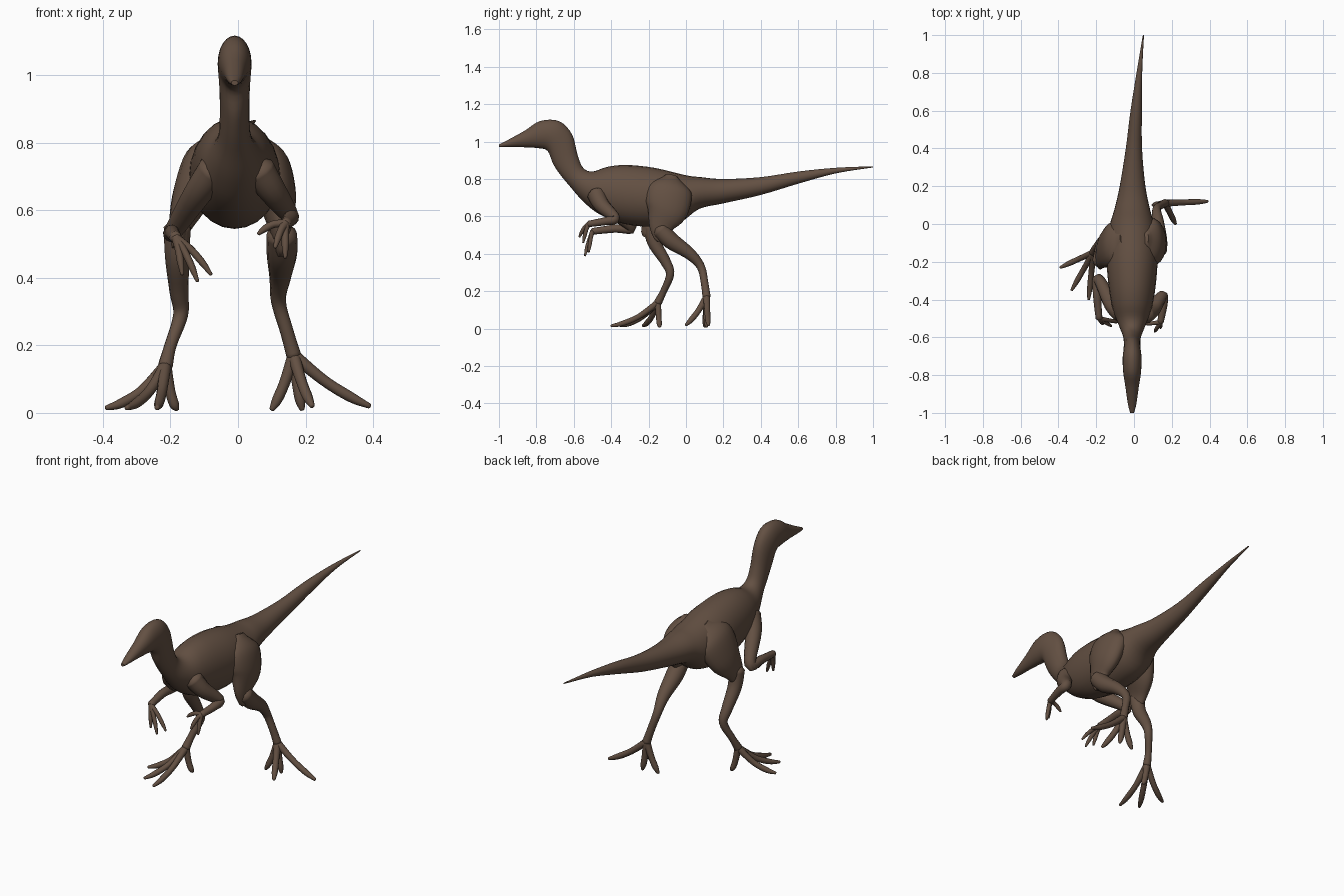
import bpy
import bmesh
import math
from mathutils import Vector

default_cube = bpy.data.objects.get("Cube")
if default_cube:
    bpy.data.objects.remove(default_cube, do_unlink=True)

# Single skin colour
skin = bpy.data.materials.new("brown skin")
skin.use_nodes = True
SKIN_COLOUR = (0.125, 0.08, 0.055, 1)
skin.diffuse_color = SKIN_COLOUR
skin.node_tree.nodes["Principled BSDF"].inputs["Base Color"].default_value = SKIN_COLOUR


def smooth_path(points, steps):
    """Catmull-Rom interpolation of equal-length tuples."""
    padded = [points[0]] + list(points) + [points[-1]]
    result = []
    for i in range(len(points) - 1):
        window = padded[i:i + 4]
        for s in range(steps):
            t = s / steps
            result.append([
                b + t * (c - a) / 2
                + t * t * (2 * a - 5 * b + 4 * c - d) / 2
                + t ** 3 * (3 * b - a - 3 * c + d) / 2
                for a, b, c, d in zip(*window)])
    result.append(list(points[-1]))
    return result


def loft(name, rings, sides):
    """Skin a list of (centre, side axis, up axis) ellipses."""
    bm = bmesh.new()
    loops = []
    for centre, across, up in rings:
        angles = [math.tau * k / sides for k in range(sides)]
        loops.append([bm.verts.new(centre + across * math.cos(a) + up * math.sin(a))
                      for a in angles])
    for lower, upper in zip(loops, loops[1:]):
        for k in range(sides):
            n = (k + 1) % sides
            bm.faces.new((lower[k], lower[n], upper[n], upper[k]))
    bm.faces.new(loops[0])
    bm.faces.new(loops[-1])
    bmesh.ops.recalc_face_normals(bm, faces=bm.faces)
    mesh = bpy.data.meshes.new(name)
    bm.to_mesh(mesh)
    bm.free()
    mesh.materials.append(skin)
    part = bpy.data.objects.new(name, mesh)
    bpy.context.collection.objects.link(part)
    for other in bpy.context.selected_objects:
        other.select_set(False)
    part.select_set(True)
    bpy.context.view_layer.objects.active = part
    bpy.ops.object.shade_smooth_by_angle(angle=math.radians(50))
    return part


def limb(name, points, flat=1.0, sides=12, steps=5):
    """Tapering tube through (x, y, z, radius) points, with rounded ends."""
    path = smooth_path(points, steps)
    centres = [Vector(p[:3]) for p in path]
    across = Vector((1, 0, 0.01))
    rings = []
    last = len(path) - 1
    for i, centre in enumerate(centres):
        along = (centres[min(i + 1, last)] - centres[max(i - 1, 0)]).normalized()
        across = (across - along * across.dot(along)).normalized()
        up = along.cross(across)
        radius = path[i][3]
        ring = (centre, across * radius * flat, up * radius)
        cap = (centre, ring[1] * 0.6, ring[2] * 0.6)
        if i == 0:
            rings.append((centre - along * radius * 0.4, cap[1], cap[2]))
        rings.append(ring)
        if i == last:
            rings.append((centre + along * radius * 0.4, cap[1], cap[2]))
    return loft(name, rings, sides)


def digits(name, root, tips, radius, lift):
    """Toes or fingers spreading from one root, arched by lift."""
    start = Vector(root)
    for number, tip in enumerate(tips, 1):
        end = Vector(tip)
        points = [(*start, radius)]
        for t, scale in ((0.4, 0.85), (0.75, 0.8), (1, 0.4)):
            p = start.lerp(end, t)
            p.z += lift * math.sin(math.pi * t)
            points.append((*p, radius * scale))
        limb(f"{name}_{number}", points, sides=10)


# Head, neck, trunk and tail: top y, top z, bottom y, bottom z, half width
outline = [
    (-1, .985, -1, .97, .01), (-.95, 1.01, -.96, .97, .022),
    (-.86, 1.06, -.87, .97, .035), (-.78, 1.11, -.79, .965, .047),
    (-.68, 1.11, -.74, .95, .05), (-.61, 1.04, -.71, .88, .045),
    (-.58, .93, -.67, .82, .044), (-.55, .86, -.62, .76, .05),
    (-.5, .84, -.55, .68, .075), (-.42, .865, -.46, .61, .105),
    (-.32, .875, -.33, .56, .125), (-.17, .86, -.17, .545, .135),
    (0, .82, -.03, .57, .12), (.08, .81, .07, .64, .095),
    (.2, .8, .2, .67, .068), (.4, .81, .4, .715, .043),
    (.6, .84, .6, .775, .03), (.8, .86, .8, .83, .015),
    (1, .868, 1, .862, .003)]
body_rings = []
for top_y, top_z, low_y, low_z, half in smooth_path(outline, 4):
    bend = 0.06 * max(0, top_y) ** 2 - 0.01
    top = Vector((bend, top_y, top_z))
    low = Vector((bend, low_y, low_z))
    body_rings.append(((top + low) / 2, Vector((half, 0, 0)), (top - low) / 2))
loft("body_head_and_tail", body_rings, 24)

# Left leg, stretched back
limb("left_thigh", [(.07, -.08, .8, .05), (.09, -.09, .74, .12), (.115, -.1, .64, .115),
                    (.125, -.13, .55, .07), (.13, -.13, .48, .04)], flat=0.5, sides=18)
left_ball = (.165, .11, .17)
limb("left_lower_leg", [(.13, -.14, .53, .045), (.13, -.08, .47, .045), (.125, .02, .4, .032),
                        (.12, .08, .33, .022), (.145, .1, .24, .02), (*left_ball, .022)])
digits("left_toe", left_ball,
       [(.39, .12, .02), (.22, 0, .02), (.19, .11, .01), (.1, .1, .01)], .019, -.015)

# Right leg, stepping forward
limb("right_thigh", [(-.07, -.08, .8, .05), (-.1, -.1, .74, .12), (-.14, -.13, .64, .11),
                     (-.17, -.17, .56, .07), (-.18, -.2, .5, .045)], flat=0.5, sides=18)
right_ball = (-.215, -.15, .14)
limb("right_lower_leg", [(-.18, -.19, .55, .04), (-.18, -.17, .46, .036), (-.175, -.11, .36, .028),
                         (-.17, -.085, .29, .022), (-.2, -.12, .2, .018), (*right_ball, .022)])
digits("right_toe", right_ball,
       [(-.39, -.23, .015), (-.33, -.35, .015), (-.24, -.4, .015), (-.18, -.14, .01)],
       .018, -.025)

# Left arm, held higher
left_wrist = (.14, -.52, .56)
limb("left_arm", [(.06, -.48, .72, .05), (.1, -.45, .66, .042), (.15, -.38, .59, .028),
                  (.155, -.43, .575, .022), (*left_wrist, .017)])
digits("left_finger", left_wrist,
       [(.06, -.53, .53), (.11, -.57, .49), (.14, -.55, .46)], .013, .012)

# Right arm, reaching lower
right_wrist = (-.185, -.5, .52)
limb("right_arm", [(-.07, -.47, .72, .05), (-.12, -.42, .65, .042), (-.19, -.29, .54, .028),
                   (-.195, -.38, .535, .022), (*right_wrist, .018)])
digits("right_finger", right_wrist,
       [(-.08, -.52, .41), (-.12, -.54, .39), (-.165, -.53, .41)], .013, .012)
